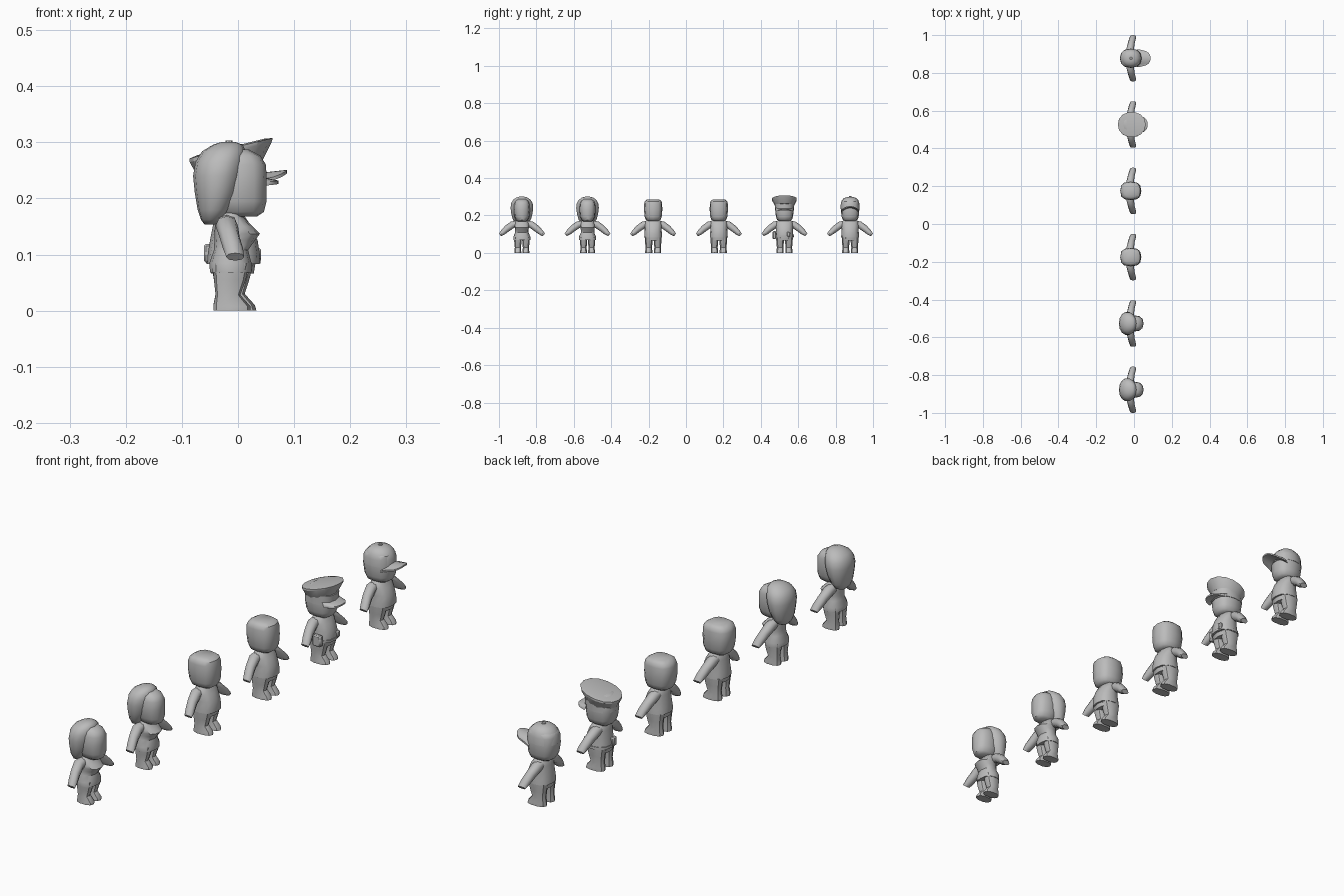
import bpy, bmesh, math
from mathutils import Vector

if "Cube" in bpy.data.objects:
    bpy.data.objects.remove(bpy.data.objects["Cube"])

grey = bpy.data.materials.new("plain grey")
grey.diffuse_color = (0.5, 0.5, 0.5, 1)
grey.use_nodes = True
grey.node_tree.nodes["Principled BSDF"].inputs["Base Color"].default_value = grey.diffuse_color


def finish(name, bm, angle=40):
    bmesh.ops.recalc_face_normals(bm, faces=bm.faces)
    me = bpy.data.meshes.new(name)
    bm.to_mesh(me)
    bm.free()
    ob = bpy.data.objects.new(name, me)
    bpy.context.collection.objects.link(ob)
    me.materials.append(grey)
    bpy.ops.object.select_all(action='DESELECT')
    ob.select_set(True)
    bpy.context.view_layer.objects.active = ob
    bpy.ops.object.shade_smooth_by_angle(angle=math.radians(angle))
    return ob


def skin(bm, rings):
    """Bridge rings of points and close both ends."""
    vs = [[bm.verts.new(p) for p in r] for r in rings]
    n = len(vs[0])
    for a, b in zip(vs, vs[1:]):
        for i in range(n):
            j = (i + 1) % n
            bm.faces.new((a[i], a[j], b[j], b[i]))
    bm.faces.new(vs[0][::-1])
    bm.faces.new(vs[-1])


def oval(i, n, power):
    a = 2 * math.pi * i / n
    f = lambda v: math.copysign(abs(v) ** (2 / power), v)
    return f(math.cos(a)), f(math.sin(a))


def loft(name, y, sections, n=12, power=2.4, slope=0.0, angle=40):
    """Vertical body from (z, back x, front x, half width) sections."""
    bm = bmesh.new()
    rings = []
    for z, x0, x1, w in sections:
        ring = []
        for i in range(n):
            c, s = oval(i, n, power)
            x = (x0 + x1) / 2 + c * (x1 - x0) / 2
            ring.append((x, y + s * w, z + slope * x))
        rings.append(ring)
    skin(bm, rings)
    return finish(name, bm, angle)


def arm(y, side):
    """Tapered arm following a bent path out from the shoulder."""
    path = [(-.020, .025, .155, .018, .016), (-.020, .050, .151, .020, .019),
            (-.015, .078, .131, .018, .018), (-.009, .100, .111, .018, .015),
            (-.005, .117, .096, .016, .009)]
    pts = [Vector(p[:3]) for p in path]
    rings = []
    for k, p in enumerate(pts):
        d = pts[min(k + 1, len(pts) - 1)] - pts[max(k - 1, 0)]
        d.x = 0
        v = d.normalized().cross(Vector((1, 0, 0)))
        ring = []
        for i in range(8):
            c, s = oval(i, 8, 2.2)
            q = p + Vector((c * path[k][3], 0, 0)) + v * s * path[k][4]
            ring.append((q.x, y + side * q.y, q.z))
        rings.append(ring)
    bm = bmesh.new()
    skin(bm, rings)
    finish("arm", bm, 50)


def visor(y, x0, x1, half, z0, z1, droop):
    """Thin curved peak reaching forward from the forehead."""
    n, rows = 10, 4
    rings = []
    for k in range(n + 1):
        t = -1 + 2 * k / n
        reach = (1 - abs(t) ** 2.6) ** .5
        top, low = [], []
        for r in range(rows + 1):
            u = r / rows
            x = x0 + (x1 - x0) * u * max(reach, .15)
            z = z0 + (z1 - z0) * u - droop * t * t
            top.append((x, y + t * half, z + .003))
            low.append((x, y + t * half, z - .003))
        rings.append(top + low[::-1])
    bm = bmesh.new()
    skin(bm, rings)
    finish("visor", bm)


def pouch(name, y, centre, size):
    bm = bmesh.new()
    bmesh.ops.create_cube(bm, size=1)
    for v in bm.verts:
        v.co = Vector([v.co[i] * size[i] + centre[i] for i in range(3)])
        v.co.y += y
    bmesh.ops.bevel(bm, geom=bm.edges[:], offset=.004, segments=1, affect='EDGES')
    finish(name, bm)


def body(y, female):
    """Legs, torso and arms."""
    for s in (-1, 1):
        arm(y, s)
        if female:
            loft("leg", y + s * .0215,
                 [(0, -.044, .022, .019), (.008, -.044, .022, .019),
                  (.028, -.040, .004, .017), (.055, -.043, .014, .020),
                  (.085, -.045, .020, .021)], n=10)
        else:
            loft("leg", y + s * .0235,
                 [(0, -.044, .033, .020), (.010, -.044, .030, .020),
                  (.030, -.040, .012, .018), (.055, -.043, .020, .021),
                  (.085, -.048, .028, .022)], n=10)
    if female:
        loft("dress", y,
             [(.068, -.050, .024, .045), (.085, -.051, .024, .046),
              (.108, -.043, .018, .036), (.125, -.042, .030, .036),
              (.137, -.042, .039, .038), (.150, -.041, .026, .039),
              (.168, -.038, .008, .034), (.180, -.030, .002, .022)])
    else:
        loft("hips", y, [(.066, -.048, .028, .044), (.090, -.050, .032, .045)])
        loft("shirt", y,
             [(.083, -.055, .038, .048), (.100, -.054, .039, .047),
              (.125, -.050, .035, .045), (.150, -.045, .024, .046),
              (.168, -.040, .012, .043), (.180, -.032, .006, .028)])


def square_head(y):
    loft("head", y,
         [(.170, -.050, .018, .028), (.178, -.061, .030, .040),
          (.195, -.068, .036, .046), (.230, -.073, .038, .049),
          (.262, -.072, .037, .048), (.276, -.066, .033, .045),
          (.285, -.050, .018, .034)], power=2.7)


def woman(y):
    body(y, True)
    # Face mass pushed forward of the hair
    loft("head", y,
         [(.168, -.030, .034, .022), (.176, -.040, .046, .032),
          (.195, -.050, .051, .040), (.230, -.050, .051, .043),
          (.260, -.050, .050, .041), (.276, -.045, .040, .036),
          (.287, -.035, .020, .024)], power=2.4)
    # Long hair that falls to a rounded point behind
    loft("hair", y,
         [(.154, -.060, -.040, .022), (.162, -.066, -.026, .038),
          (.180, -.072, -.012, .050), (.210, -.077, .002, .058),
          (.240, -.080, .010, .062), (.265, -.076, .014, .059),
          (.284, -.064, .014, .048), (.296, -.044, .008, .030),
          (.301, -.028, -.006, .012)], n=14, power=2.1, angle=60)


def officer(y):
    body(y, False)
    square_head(y)
    loft("hat_band", y, [(.228, -.074, .042, .051), (.262, -.073, .044, .051)])
    loft("hat_crown", y,
         [(.254, -.071, .042, .050), (.286, -.086, .060, .067),
          (.2925, -.086, .062, .067), (.295, -.072, .048, .056)],
         n=14, power=2.1, slope=.245, angle=25)
    visor(y, .018, .072, .047, .240, .229, .004)
    loft("belt", y, [(.084, -.057, .040, .050), (.094, -.057, .041, .050)])
    pouch("holster", y, (.004, -.054, .095), (.034, .018, .042))
    pouch("back_pouch", y, (-.054, -.015, .102), (.014, .024, .034))
    pouch("front_pouch", y, (.034, .022, .100), (.014, .018, .026))


def capped(y):
    body(y, False)
    square_head(y)
    loft("cap", y,
         [(.236, -.075, .041, .051), (.262, -.073, .040, .050),
          (.280, -.064, .032, .045), (.293, -.050, .018, .034),
          (.299, -.030, -.002, .016)], power=2.2)
    loft("cap_button", y, [(.297, -.024, -.008, .008), (.303, -.022, -.010, .006)], n=8, power=2)
    visor(y, .016, .087, .047, .240, .248, .020)


# Six figures in a row, all facing +x
STEP = .351
woman(-2.5 * STEP)
woman(-1.5 * STEP)
for k in (-.5, .5):
    body(k * STEP, False)
    square_head(k * STEP)
officer(1.5 * STEP)
capped(2.5 * STEP)
